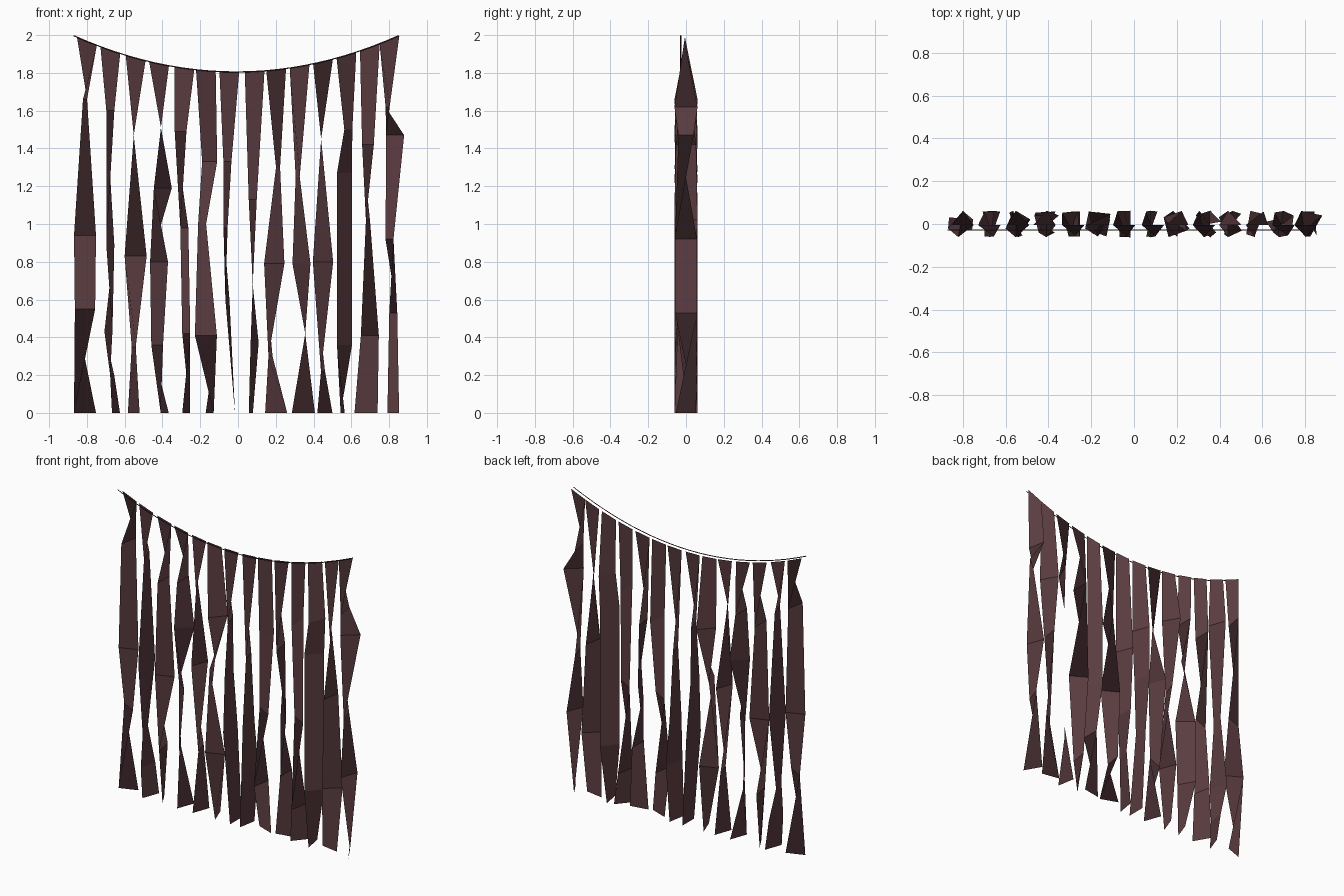
import bpy
import bmesh
from math import cos, sin, radians

default_cube = bpy.data.objects.get("Cube")
if default_cube:
    bpy.data.objects.remove(default_cube)


def make_material(name, colour):
    material = bpy.data.materials.new(name)
    material.use_nodes = True
    material.diffuse_color = colour
    shader = material.node_tree.nodes["Principled BSDF"]
    shader.inputs["Base Color"].default_value = colour
    shader.inputs["Roughness"].default_value = 0.9
    return material


cloth = make_material("dark maroon cloth", (0.105, 0.046, 0.052, 1))

HALF_WIDTH = 0.062
TOP_HALF_WIDTH = 0.052


def sag(x):
    """Height of the hanging string."""
    return 1.805 + 0.192 * ((x + 0.01) / 0.86) ** 2


def hang_strip(slot, top_shift, *sections):
    """Twisted ribbon; each section is (height, sideways shift, twist).

    Height and shift are in hundredths, twist in tens of degrees.
    """
    centre = -0.8 + 0.124 * slot
    bm = bmesh.new()

    # Upper edge follows the string
    rails = []
    for side in (-1, 1):
        x = centre + top_shift / 100 + side * TOP_HALF_WIDTH
        rails.append(bm.verts.new((x, -0.005, sag(x) - 0.003)))

    # Twisted sections down to the floor
    for height, shift, twist in sections:
        angle = radians(twist * 10)
        row = []
        for side in (-1, 1):
            reach = side * HALF_WIDTH
            x = centre + shift / 100 + reach * cos(angle)
            row.append(bm.verts.new((x, reach * sin(angle), height / 100)))
        bm.faces.new((rails[0], row[0], row[1], rails[1]))
        rails = row

    mesh = bpy.data.meshes.new("cloth_strip")
    bm.to_mesh(mesh)
    bm.free()
    mesh.materials.append(cloth)
    strip = bpy.data.objects.new(f"cloth_strip_{slot + 1}", mesh)
    bpy.context.collection.objects.link(strip)


def hang_string(start, end, steps):
    """Thin sagging string that carries the strips."""
    curve = bpy.data.curves.new("hanging_string", "CURVE")
    curve.dimensions = "3D"
    curve.bevel_depth = 0.003
    curve.bevel_resolution = 0
    curve.use_fill_caps = True
    spline = curve.splines.new("POLY")
    spline.points.add(steps)
    for i, point in enumerate(spline.points):
        x = start + (end - start) * i / steps
        point.co = (x, -0.028, sag(x), 1)
    curve.materials.append(cloth)
    string = bpy.data.objects.new("hanging_string", curve)
    bpy.context.collection.objects.link(string)


# Strips from the model's right to its left
hang_strip(0, 0, (166, -1, -10), (94, -1, -16), (55, -1, -21), (0, -1, -34))
hang_strip(1, 0, (160, 0, -7), (89, 0, -11), (43, -1, -7), (20, 1, -10), (0, 3, -11))
hang_strip(2, 1, (147, 0, -9), (83, 1, -16), (35, 0, -26), (0, 0, -24))
hang_strip(3, 1, (151, 2, -9), (119, 3, -14), (80, 1, -4), (36, 0, -6), (0, 4, -11))
hang_strip(4, 2, (149, 0, -6), (98, 2, -11), (42, 3, -25), (0, 3, -29))
hang_strip(5, 1, (133, 3, 5), (100, -1, -7), (41, 1, 2), (0, 3, 11))
hang_strip(6, 1, (133, 0, -7), (98, -1, -8), (60, 0, -10), (0, 4, -9))
hang_strip(7, 2, (113, 1, -7), (68, 1, -9), (37, 2, -11), (0, 0, -10))
hang_strip(8, 1, (130, 2, 8), (79, 0, -3), (30, -2, -10), (0, 1, -20))
hang_strip(9, 1, (125, 0, -8), (79, 2, -4), (42, 4, -9), (0, 3, -17))
hang_strip(10, 1, (145, 0, 9), (80, 1, -3), (22, 1, -10), (0, 2, -13))
hang_strip(11, 1, (150, 2, 7), (127, 0, 5), (36, 0, 5), (0, -1, 10))
hang_strip(12, 1, (142, 0, -6), (102, 0, -10), (41, 1, -14), (0, -1, -19))
hang_strip(13, -1, (162, -2, -8), (147, 2, -14), (92, -1, -25), (53, 1, -29), (0, 1, -42))

hang_string(-0.87, 0.85, 24)
